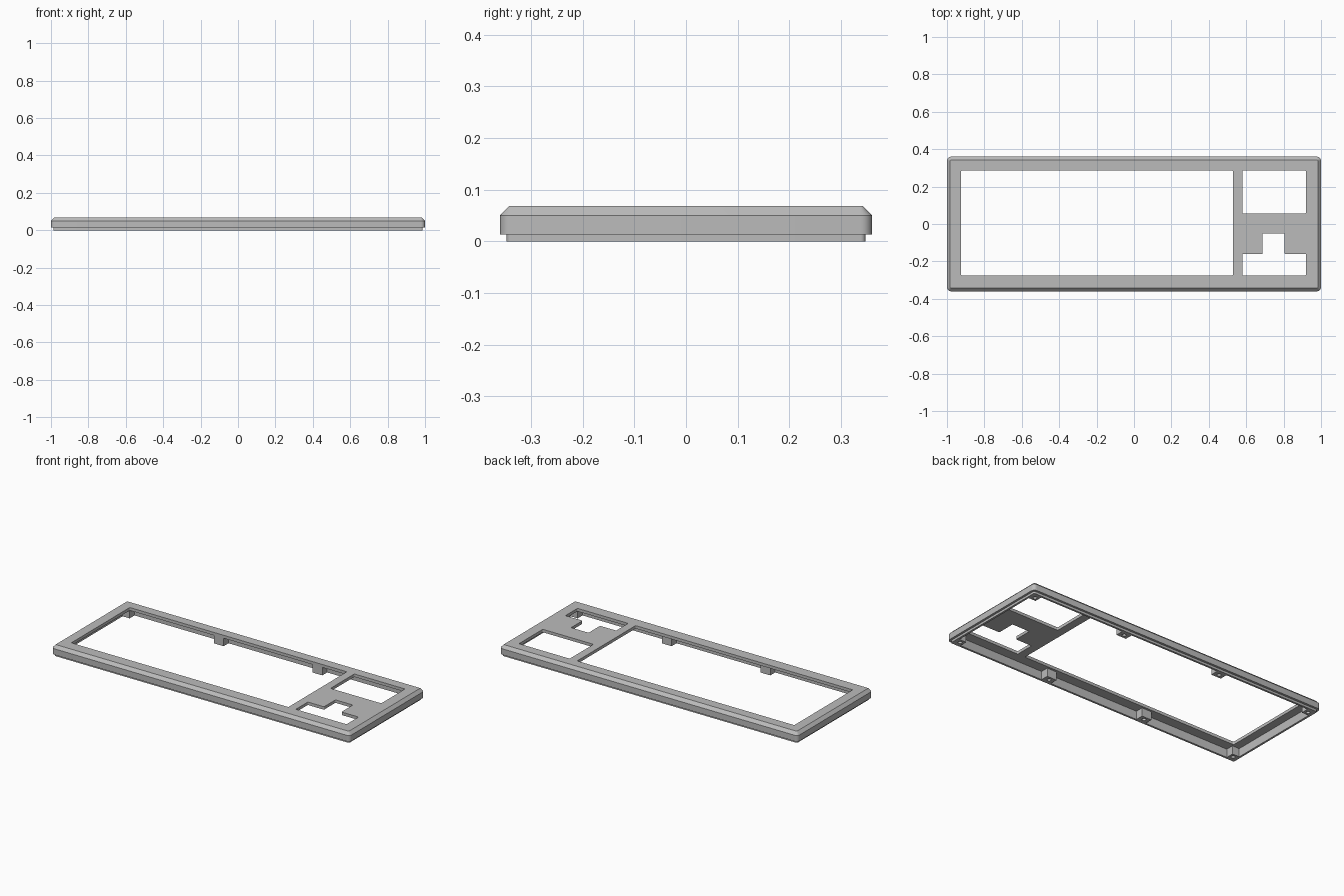
import bpy
import bmesh
import math
from mathutils import Vector

if "Cube" in bpy.data.objects:
    bpy.data.objects.remove(bpy.data.objects["Cube"], do_unlink=True)

grey = bpy.data.materials.new("plain grey")
grey.use_nodes = True
colour = (0.5, 0.5, 0.5, 1.0)
grey.diffuse_color = colour
grey.node_tree.nodes["Principled BSDF"].inputs["Base Color"].default_value = colour


def rect(x0, x1, y0, y1):
    return [(x0, y0), (x1, y0), (x1, y1), (x0, y1)]


def rounded(points, radius, steps=6):
    """Round every right-angled corner of an outline."""
    result = []
    for i, point in enumerate(points):
        p = Vector(point)
        u = (Vector(points[i - 1]) - p).normalized() * radius
        v = (Vector(points[(i + 1) % len(points)]) - p).normalized() * radius
        for k in range(steps + 1):
            t = math.pi / 2 * k / steps
            result.append(p + u + v - u * math.sin(t) - v * math.cos(t))
    return result


def loft(name, sections):
    """Closed solid through outlines, each given as (outline, z)."""
    bm = bmesh.new()
    rings = [[bm.verts.new((p[0], p[1], z)) for p in outline] for outline, z in sections]
    for low, high in zip(rings, rings[1:]):
        for i in range(len(low)):
            j = (i + 1) % len(low)
            bm.faces.new((low[i], low[j], high[j], high[i]))
    bm.faces.new(rings[0][::-1])
    bm.faces.new(rings[-1])
    bmesh.ops.recalc_face_normals(bm, faces=bm.faces)
    mesh = bpy.data.meshes.new(name)
    bm.to_mesh(mesh)
    bm.free()
    mesh.materials.append(grey)
    obj = bpy.data.objects.new(name, mesh)
    bpy.context.collection.objects.link(obj)
    return obj


def activate(obj):
    bpy.ops.object.select_all(action="DESELECT")
    obj.select_set(True)
    bpy.context.view_layer.objects.active = obj


def cut(target, cutter):
    cutter.hide_render = True
    mod = target.modifiers.new("cut", "BOOLEAN")
    mod.operation = "DIFFERENCE"
    mod.solver = "EXACT"
    mod.object = cutter
    activate(target)
    bpy.ops.object.modifier_apply(modifier=mod.name)
    bpy.data.objects.remove(cutter, do_unlink=True)


def shade(obj):
    activate(obj)
    bpy.ops.object.shade_smooth_by_angle(angle=math.radians(30))


HALF_X, HALF_Y = 1.0, 0.36
TOP, PLATE_BOTTOM, LIP_TOP = 0.068, 0.05, 0.0135
CORNER = 0.022
WALL = 0.025


def outline(inset):
    x, y = HALF_X - inset, HALF_Y - inset
    return rounded(rect(-x, x, -y, y), max(CORNER - inset, 0.003))


# Frame: recessed lower lip, upright wall, chamfered top
frame = loft("case_frame", [
    (outline(0.013), 0),
    (outline(0.013), LIP_TOP),
    (outline(0), LIP_TOP),
    (outline(0), PLATE_BOTTOM),
    (outline(0.0175), TOP),
])

# Hollow underside
cut(frame, loft("cavity_cutter", [(outline(WALL), -0.1), (outline(WALL), PLATE_BOTTOM)]))

# Windows: main block, navigation block, arrow block
arrow_window = [(0.58, -0.275), (0.92, -0.275), (0.92, -0.16), (0.805, -0.16),
                (0.805, -0.05), (0.688, -0.05), (0.688, -0.16), (0.58, -0.16)]
for window in (rect(-0.925, 0.53, -0.275, 0.285),
               rect(0.58, 0.92, 0.057, 0.285),
               arrow_window):
    shape = rounded(window, 0.005, 4)
    cut(frame, loft("window_cutter", [(shape, -0.1), (shape, 0.2)]))
shade(frame)

# Screw bosses along the front and back walls, with blind holes
wall_x, wall_y = HALF_X - WALL, HALF_Y - WALL
DEPTH = 0.047
spots = {"right_corner": (-wall_x, -wall_x + DEPTH), "right_middle": (-0.363, -0.298),
         "left_middle": (0.298, 0.363), "left_corner": (wall_x - DEPTH, wall_x)}
for side, sign in (("front", -1), ("back", 1)):
    y0, y1 = sorted((sign * wall_y, sign * (wall_y - DEPTH)))
    for spot, (x0, x1) in spots.items():
        block = rect(x0, x1, y0, y1)
        boss = loft(f"{side}_{spot}_screw_boss", [(block, 0), (block, PLATE_BOTTOM)])
        cx, cy = (x0 + x1) / 2, (y0 + y1) / 2
        circle = [(cx + 0.011 * math.cos(a), cy + 0.011 * math.sin(a))
                  for a in (math.tau * k / 24 for k in range(24))]
        cut(boss, loft("screw_hole_cutter", [(circle, -0.02), (circle, 0.04)]))
        shade(boss)
